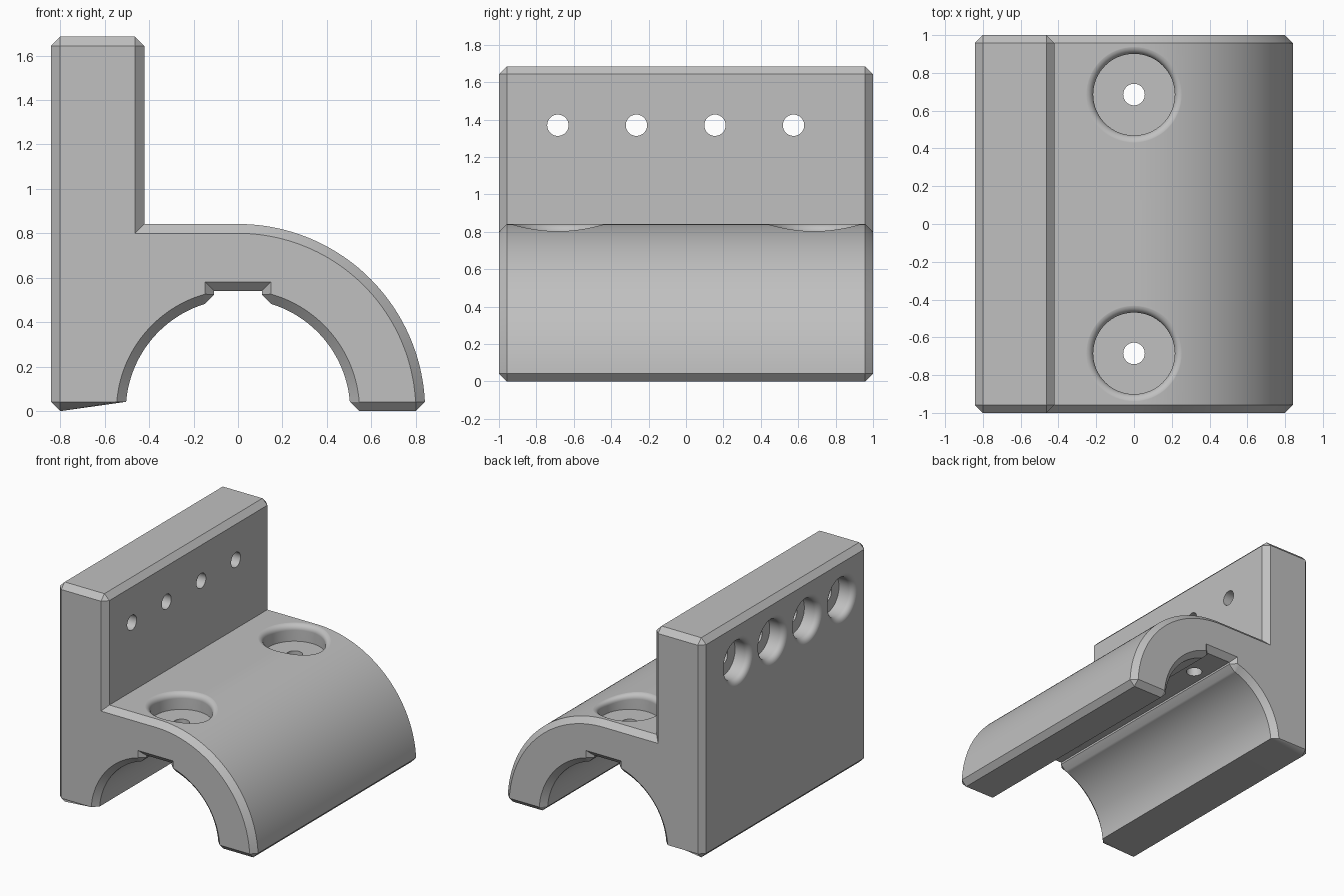
import bpy, bmesh
from math import sin, cos, pi, asin, acos, sqrt

default = bpy.data.objects.get("Cube")
if default:
    bpy.data.objects.remove(default)

W, H, C = 0.842, 1.685, 0.042        # half width, height, chamfer
WALL = -0.421                        # inner side of the upright plate
ARCH, NOTCH, NOTCH_TOP = 0.505, 0.107, 0.54
HOLE, BORE, DEPTH = 0.057, 0.216, 0.126


def arc(radius, a, b, n):
    return [(radius * cos(a + (b - a) * i / n), radius * sin(a + (b - a) * i / n))
            for i in range(n + 1)]


def section(i):
    """Outline of the bracket, with its sides moved inward by i (0 or C)."""
    k = C - i                        # corner chamfer left over after the inset
    r, a, n = W - i, ARCH + i, NOTCH + i
    side = n + k                     # where the arch meets the notch chamfer
    pts = [(-r, C), (-r, H - C), (-r + k, H - i), (WALL - C, H - i),
           (WALL - i, H - C), (WALL - i, r)]
    pts += arc(r, pi / 2, asin(C / r), 48)
    pts += [(r - k, i), (a + k, i)]
    half = arc(a, asin(C / a), acos(side / a), 32)
    shoulder = sqrt(a * a - side * side) + k
    half += [(n, shoulder), (n, NOTCH_TOP + i)]
    return pts + half + [(-x, z) for x, z in reversed(half)] + [(-r + k, i)]


def loft(bm, rings):
    """Bridge equal rings of points and close both ends."""
    loops = [[bm.verts.new(p) for p in ring] for ring in rings]
    for a, b in zip(loops, loops[1:]):
        for j in range(len(a)):
            k = (j + 1) % len(a)
            bm.faces.new((a[j], a[k], b[k], b[j]))
    bm.faces.new(loops[0])
    bm.faces.new(loops[-1])


def finish(bm, name):
    bmesh.ops.remove_doubles(bm, verts=bm.verts, dist=1e-5)
    bmesh.ops.recalc_face_normals(bm, faces=bm.faces)
    mesh = bpy.data.meshes.new(name)
    bm.to_mesh(mesh)
    bm.free()
    obj = bpy.data.objects.new(name, mesh)
    bpy.context.collection.objects.link(obj)
    return obj


def counterbore(bm, radius, place):
    """Stepped hole with a rounded rim; place(u, v, depth, on_surface)."""
    steps = [(HOLE, 0.55, False), (HOLE, DEPTH, False), (radius, DEPTH, False)]
    for i in range(9):
        t = pi / 2 * i / 8
        steps.append((radius + C * (1 - cos(t)), C * (1 - sin(t)) - 0.0004, True))
    steps.append((radius + C, -0.05, True))
    loft(bm, [[place(u, v, d, follow) for u, v in arc(r, 0, 2 * pi, 64)[:-1]]
              for r, d, follow in steps])


# Bracket body: saddle and upright plate, chamfered at both ends
bm = bmesh.new()
loft(bm, [[(x, y, z) for x, z in section(i)]
          for y, i in ((-1, C), (-1 + C, 0), (1 - C, 0), (1, C))])
body = finish(bm, "saddle_bracket")

# Cutters: two holes down through the saddle, four through the plate
bm = bmesh.new()
for cy in (-0.685, 0.685):
    def down(u, v, d, follow, cy=cy):
        top = sqrt(W * W - u * u) if follow and u > 0 else W
        return (u, cy + v, top - d)
    counterbore(bm, BORE, down)
for n in range(4):
    def across(u, v, d, follow, cy=-0.685 + 0.42 * n):
        return (-W + d, cy + u, 1.37 + v)
    counterbore(bm, 0.147, across)
cutter = finish(bm, "hole_cutter")
cutter.hide_render = True

bpy.context.view_layer.objects.active = body
body.select_set(True)
cut = body.modifiers.new("holes", 'BOOLEAN')
cut.operation = 'DIFFERENCE'
cut.solver = 'EXACT'
cut.object = cutter
bpy.ops.object.modifier_apply(modifier=cut.name)
bpy.data.objects.remove(cutter)

# Plain grey finish
grey = bpy.data.materials.new("plain_grey")
grey.use_nodes = True
colour = (0.53, 0.53, 0.53, 1)
grey.diffuse_color = colour
grey.node_tree.nodes["Principled BSDF"].inputs["Base Color"].default_value = colour
body.data.materials.clear()
body.data.materials.append(grey)

bpy.ops.object.shade_smooth_by_angle(angle=pi / 6)
normals = body.modifiers.new("even_shading", 'WEIGHTED_NORMAL')
normals.keep_sharp = True
